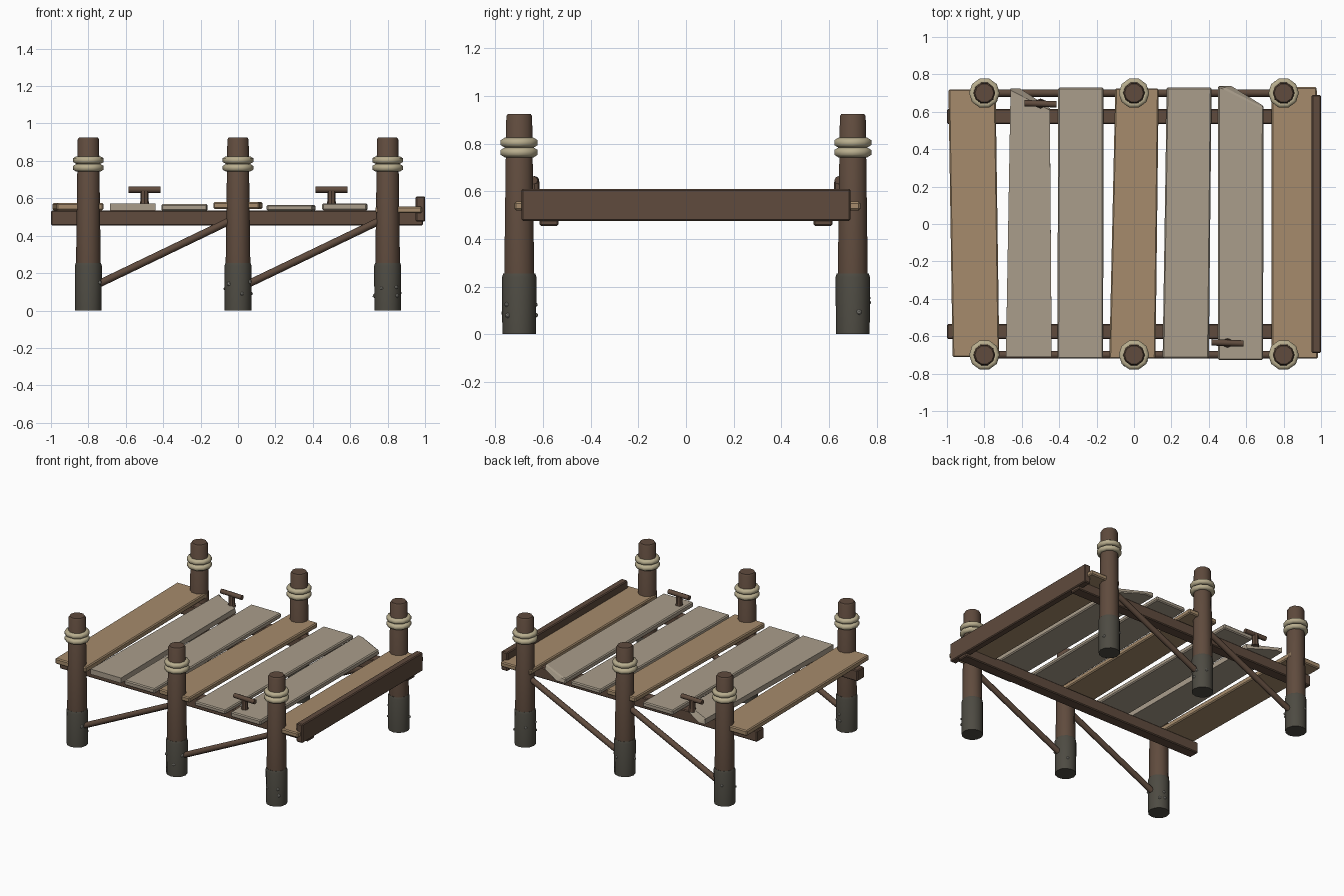
import bpy, bmesh, math, random
from mathutils import Vector, Matrix

if "Cube" in bpy.data.objects:
    bpy.data.objects.remove(bpy.data.objects["Cube"])

random.seed(4)

def material(name, col):
    m = bpy.data.materials.new(name)
    m.diffuse_color = (*col, 1)
    m.use_nodes = True
    m.node_tree.nodes["Principled BSDF"].inputs["Base Color"].default_value = m.diffuse_color
    return m

BROWN = material("dark_wood", (0.115, 0.07, 0.047))
TAN = material("tan_wood", (0.38, 0.26, 0.15))
GREY = material("weathered_wood", (0.40, 0.34, 0.26))
WET = material("wet_wood", (0.075, 0.07, 0.055))
ROPE = material("rope", (0.48, 0.42, 0.27))
SHELL = material("barnacle", (0.35, 0.34, 0.30))

def finish(name, bm, mat, smooth=None, bevel=0):
    bmesh.ops.recalc_face_normals(bm, faces=bm.faces)
    me = bpy.data.meshes.new(name)
    bm.to_mesh(me)
    bm.free()
    me.materials.append(mat)
    ob = bpy.data.objects.new(name, me)
    bpy.context.collection.objects.link(ob)
    if bevel:
        b = ob.modifiers.new("edge_bevel", 'BEVEL')
        b.width, b.segments, b.limit_method = bevel, 1, 'ANGLE'
    if smooth:
        bpy.ops.object.select_all(action='DESELECT')
        bpy.context.view_layer.objects.active = ob
        ob.select_set(True)
        bpy.ops.object.shade_smooth_by_angle(angle=math.radians(smooth))
    return ob

def loft(name, loops, mat, **kw):
    """Join matching closed loops of points and cap both ends."""
    bm = bmesh.new()
    rings = [[bm.verts.new(p) for p in loop] for loop in loops]
    n = len(rings[0])
    for a, b in zip(rings, rings[1:]):
        for i in range(n):
            bm.faces.new((a[i], a[(i + 1) % n], b[(i + 1) % n], b[i]))
    bm.faces.new(rings[0][::-1])
    bm.faces.new(rings[-1])
    return finish(name, bm, mat, **kw)

def circle(x, y, z, r, n):
    return [(x + r * math.cos(2 * math.pi * i / n),
             y + r * math.sin(2 * math.pi * i / n), z) for i in range(n)]

def lathe(name, x, y, prof, n, mat):
    return loft(name, [circle(x, y, z, r, n) for r, z in prof], mat, smooth=40)

def box(name, lo, hi, mat, bevel=0.006):
    (x0, y0, z0), (x1, y1, z1) = lo, hi
    return loft(name, [[(x0, y0, z), (x1, y0, z), (x1, y1, z), (x0, y1, z)]
                       for z in (z0, z1)], mat, bevel=bevel)

def rod(name, p, q, r, n, mat):
    p, q = Vector(p), Vector(q)
    rot = (q - p).to_track_quat('Z', 'Y').to_matrix()
    return loft(name, [[e + rot @ Vector(c) for c in circle(0, 0, 0, r, n)]
                       for e in (p, q)], mat, smooth=50)

def rope_ring(name, x, y, z, major, minor, n=10, m=6):
    bm = bmesh.new()
    rings = []
    for i in range(n):
        a = 2 * math.pi * i / n
        ring = []
        for j in range(m):
            b = 2 * math.pi * (j + 0.5) / m
            r = major + minor * math.cos(b)
            ring.append(bm.verts.new((x + r * math.cos(a), y + r * math.sin(a),
                                      z + minor * math.sin(b))))
        rings.append(ring)
    for i in range(n):
        a, b = rings[i], rings[(i + 1) % n]
        for j in range(m):
            bm.faces.new((a[j], b[j], b[(j + 1) % m], a[(j + 1) % m]))
    return finish(name, bm, ROPE, smooth=65)

# Posts with wet feet, barnacles and rope wraps
for side, sy in (("front", -1), ("back", 1)):
    for k, x in enumerate((-0.8, 0, 0.8)):
        y, tag = 0.7 * sy, f"{side}_{k + 1}"
        lathe("post_" + tag, x, y, [(0.066, 0.02), (0.066, 0.25), (0.057, 0.915), (0.050, 0.925)],
              10, BROWN)
        lathe("wet_foot_" + tag, x, y, [(0.071, 0), (0.072, 0.24), (0.067, 0.255)], 12, WET)
        for z in (0.763, 0.804):
            rope_ring("rope_" + tag, x, y, z, 0.064, 0.0205)
        bm = bmesh.new()
        for i in range(4):
            a = random.uniform(0, 2 * math.pi)
            c = (x + 0.07 * math.cos(a), y + 0.07 * math.sin(a), random.uniform(0.07, 0.17))
            bmesh.ops.create_icosphere(bm, subdivisions=1, radius=random.uniform(0.009, 0.013),
                                       matrix=Matrix.Translation(c))
        finish("barnacles_" + tag, bm, SHELL)
    # Long beam and diagonal braces on each side
    box(f"beam_{side}", (-1, 0.575 * sy - 0.04, 0.455), (0.99, 0.575 * sy + 0.04, 0.535), BROWN)
    for k, x in enumerate((-0.8, 0)):
        rod(f"brace_{side}_{k + 1}", (x + 0.03, 0.7 * sy, 0.13), (x + 0.8, 0.7 * sy, 0.5),
            0.02, 8, BROWN)

# Deck planks: front x0, x1, back x0, x1, front y, back y, z0, z1, corner cut start x (or None)
PLANKS = [
    (-0.97, -0.72, -0.992, -0.74, -0.712, 0.72, 0.535, 0.575, None, TAN),
    (-0.685, -0.44, -0.66, -0.45, -0.712, 0.725, 0.535, 0.573, -0.61, GREY),
    (-0.41, -0.165, -0.405, -0.163, -0.72, 0.73, 0.533, 0.569, None, GREY),
    (-0.132, 0.115, -0.10, 0.132, -0.72, 0.725, 0.543, 0.58, None, TAN),
    (0.153, 0.40, 0.175, 0.415, -0.718, 0.73, 0.533, 0.565, None, GREY),
    (0.45, 0.69, 0.45, 0.693, -0.728, 0.738, 0.535, 0.573, 0.53, GREY),
    (0.735, 0.983, 0.735, 0.977, -0.72, 0.732, 0.52, 0.556, None, TAN)]
for k, (a, b, c, d, y0, y1, z0, z1, cut, mat) in enumerate(PLANKS):
    loops = []
    for z, slip in ((z0, 0), (z1, 1)):
        loop = [(a, y0, z), (b, y0, z)]
        if cut is None:
            loop += [(d, y1, z)]
        else:  # broken back corner, sloping back toward the top
            loop += [(d, y1 - 0.105 - 0.012 * slip, z), (cut - 0.05 * slip, y1 - 0.01 * slip, z)]
        loops.append(loop + [(c, y1, z)])
    loft(f"plank_{k + 1}", loops, mat, bevel=0.007)

# Bumper board across the right end
box("end_board", (0.95, -0.69, 0.475), (1.0, 0.69, 0.61), BROWN)

# Mooring cleats
for k, (x, y) in enumerate(((-0.5, 0.643), (0.5, -0.636))):
    lathe(f"cleat_stem_{k + 1}", x, y, [(0.028, 0.56), (0.022, 0.585), (0.022, 0.64)], 8, BROWN)
    rod(f"cleat_bar_{k + 1}", (x - 0.085, y + 0.003, 0.646), (x + 0.085, y - 0.003, 0.646),
        0.017, 8, BROWN)
